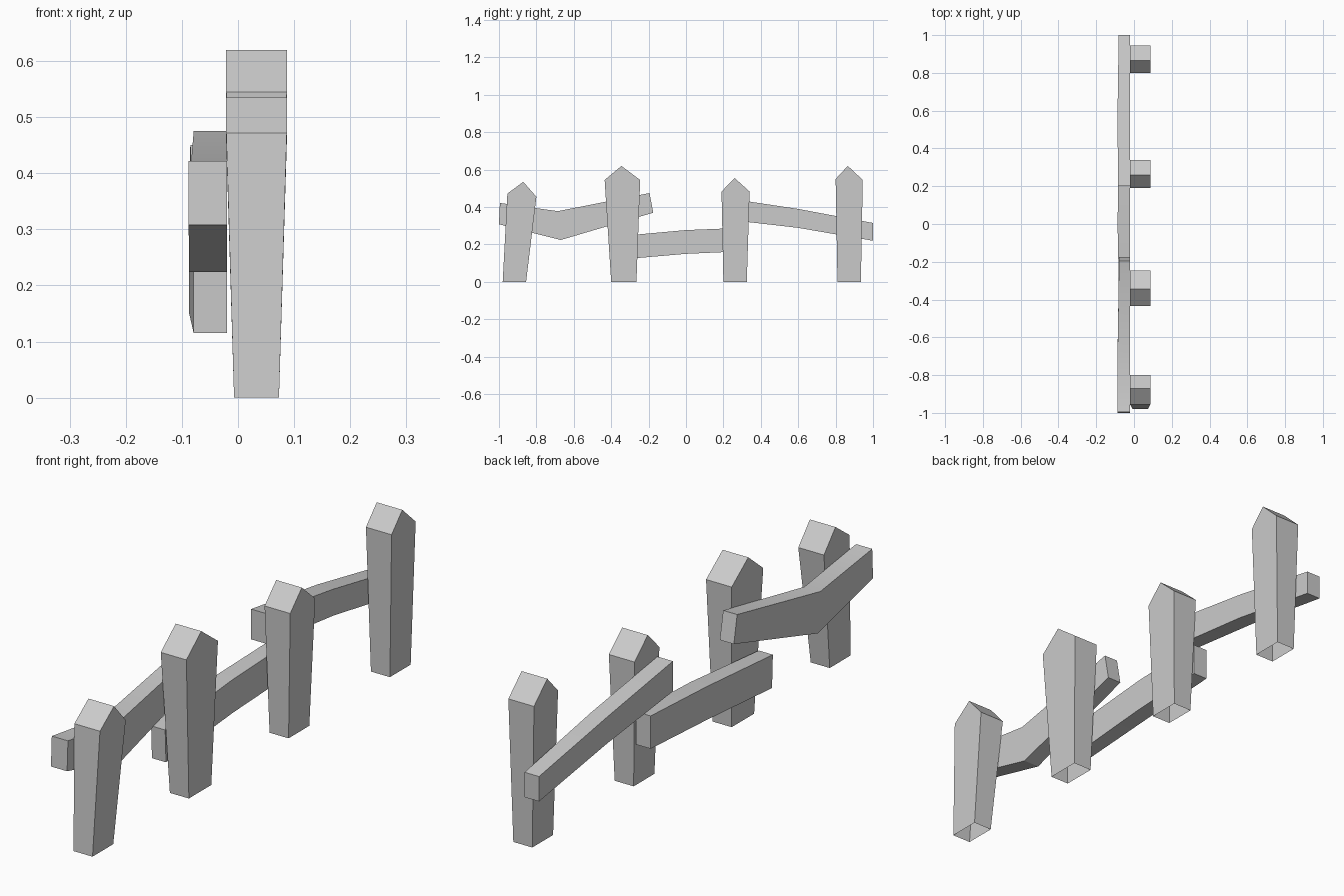
import bpy, bmesh, math

cube = bpy.data.objects.get("Cube")
if cube:
    bpy.data.objects.remove(cube, do_unlink=True)

grey = bpy.data.materials.new("plain grey")
grey.use_nodes = True
colour = (0.6, 0.6, 0.6, 1)
grey.diffuse_color = colour
shader = next(n for n in grey.node_tree.nodes if n.type == "BSDF_PRINCIPLED")
shader.inputs["Base Color"].default_value = colour


def finish(name, bm):
    """Turn the bmesh into a shaded object."""
    mesh = bpy.data.meshes.new(name)
    bm.to_mesh(mesh)
    bm.free()
    mesh.materials.append(grey)
    for poly in mesh.polygons:
        poly.use_smooth = True
    mesh.set_sharp_from_angle(angle=math.radians(30))
    obj = bpy.data.objects.new(name, mesh)
    bpy.context.collection.objects.link(obj)
    return obj


def post(name, foot, left, right, peak):
    """Tapered picket with a gabled top and an open foot."""
    outline = [(foot[0], 0), (foot[1], 0), right, peak, left]
    bm = bmesh.new()
    sides = []
    for taper_x, top_x in ((-0.007, -0.021), (0.073, 0.087)):
        sides.append([bm.verts.new((top_x if z > 0 else taper_x, y, z))
                      for y, z in outline])
    back, front = sides
    bm.faces.new(back)
    bm.faces.new(front)
    count = len(outline)
    walls = [bm.faces.new((back[i], back[(i + 1) % count],
                           front[(i + 1) % count], front[i]))
             for i in range(count)]
    bmesh.ops.recalc_face_normals(bm, faces=bm.faces)
    bmesh.ops.delete(bm, geom=[walls[0]], context="FACES_ONLY")
    return finish(name, bm)


def rail(name, stations):
    """Bent plank: each station is (outer x, bottom point, top point)."""
    bm = bmesh.new()
    rings = []
    for outer, low, high in stations:
        rings.append([bm.verts.new((x, *p)) for x, p in
                      ((outer, low), (-0.02, low), (-0.02, high), (outer, high))])
    for a, b in zip(rings, rings[1:]):
        for i in range(4):
            j = (i + 1) % 4
            bm.faces.new((a[i], a[j], b[j], b[i]))
    bm.faces.new(rings[0])
    bm.faces.new(rings[-1])
    bmesh.ops.recalc_face_normals(bm, faces=bm.faces)
    return finish(name, bm)


# Four uneven pickets, front to back
post("front_post", (-0.98, -0.855), (-0.955, 0.472), (-0.80, 0.455), (-0.87, 0.535))
post("front_middle_post", (-0.40, -0.265), (-0.435, 0.545), (-0.245, 0.545), (-0.345, 0.62))
post("back_middle_post", (0.20, 0.325), (0.19, 0.483), (0.34, 0.483), (0.26, 0.555))
post("back_post", (0.81, 0.935), (0.80, 0.55), (0.945, 0.545), (0.865, 0.62))

# Three crooked rails behind the pickets
rail("front_rail", [(-0.088, (-1.0, 0.308), (-0.995, 0.422)),
                    (-0.087, (-0.67, 0.224), (-0.685, 0.378)),
                    (-0.079, (-0.175, 0.37), (-0.195, 0.475))])
rail("middle_rail", [(-0.079, (-0.405, 0.115), (-0.41, 0.24)),
                     (-0.087, (0.0, 0.15), (0.0, 0.277)),
                     (-0.082, (0.33, 0.165), (0.33, 0.29))])
rail("back_rail", [(-0.085, (0.2, 0.335), (0.2, 0.45)),
                   (-0.087, (0.6, 0.289), (0.6, 0.39)),
                   (-0.081, (1.0, 0.22), (1.0, 0.315))])
